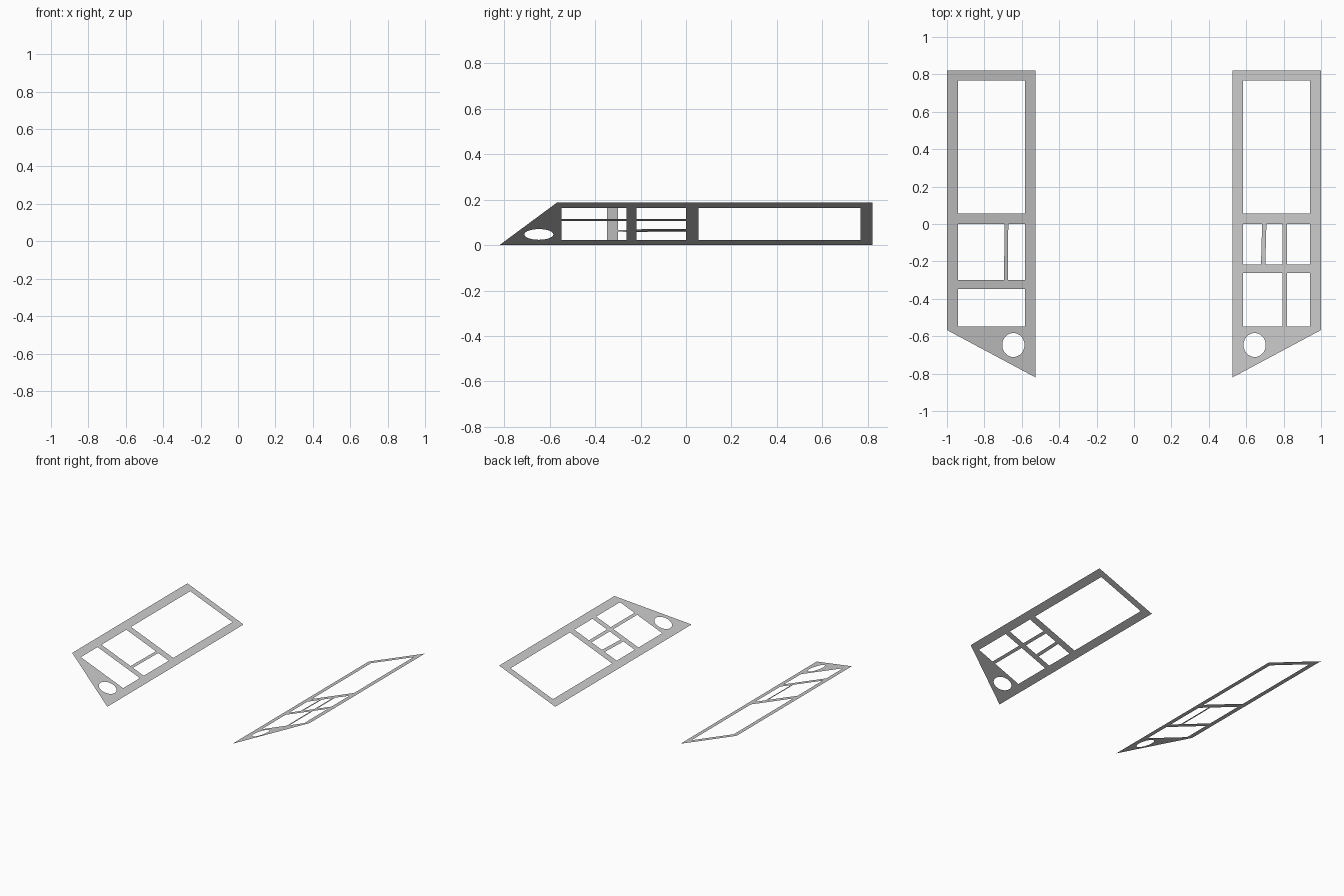
import bpy, bmesh, math

cube = bpy.data.objects.get("Cube")
if cube:
    bpy.data.objects.remove(cube, do_unlink=True)

INNER, OUTER, BACK, RISE = 0.527, 1.0, 0.82, 0.187

grey = bpy.data.materials.new("light grey")
grey.use_nodes = True
colour = (0.6, 0.6, 0.6, 1)
grey.diffuse_color = colour
grey.node_tree.nodes["Principled BSDF"].inputs["Base Color"].default_value = colour


def rect(x0, x1, y0, y1, lean0=0, lean1=0):
    """Opening whose sides may lean inward at the front end."""
    return [(x0 + lean0, y0), (x1 + lean1, y0), (x1, y1), (x0, y1)]


def round_hole(x, y, r, n=32):
    # Stretched so that it is a true circle on the sloping sheet
    squash = math.cos(math.atan2(RISE, OUTER - INNER))
    return [(x + r * squash * math.cos(math.tau * i / n),
             y + r * math.sin(math.tau * i / n)) for i in range(n)]


def panel(name, side, openings):
    """Sloping thin sheet with a slanted front edge and cut openings."""
    bm = bmesh.new()
    outline = [(INNER, -BACK), (OUTER, -0.567), (OUTER, BACK), (INNER, BACK)]
    for loop in [outline] + openings:
        verts = [bm.verts.new((side * x, y, 0)) for x, y in loop]
        for a, b in zip(verts, verts[1:] + verts[:1]):
            bm.edges.new((a, b))
    bmesh.ops.triangle_fill(bm, use_beauty=True, edges=bm.edges[:], normal=(0, 0, 1))
    bm.normal_update()
    bmesh.ops.reverse_faces(bm, faces=[f for f in bm.faces if f.normal.z < 0])
    # Tilt the sheet up towards its outer edge
    for v in bm.verts:
        v.co.z = RISE * (abs(v.co.x) - INNER) / (OUTER - INNER)
    mesh = bpy.data.meshes.new(name)
    bm.to_mesh(mesh)
    bm.free()
    mesh.materials.append(grey)
    bpy.context.collection.objects.link(bpy.data.objects.new(name, mesh))


# Openings shared by both panels
X0, X1, FRONT = 0.584, 0.94, -0.548
shared = [rect(X0, X1, 0.055, 0.768), round_hole(0.645, -0.647, 0.064)]

# Left panel: cross-shaped dividers with a short extra bar
panel("left_panel", 1, shared + [
    rect(X0, 0.685, -0.217, 0, 0, -0.006),
    rect(0.708, 0.795, -0.217, 0, -0.006, 0),
    rect(0.818, X1, -0.217, 0),
    rect(X0, 0.795, FRONT, -0.262),
    rect(0.818, X1, FRONT, -0.262),
])

# Right panel: one cross bar with a single divider behind it
panel("right_panel", -1, shared + [
    rect(X0, 0.672, -0.3, 0, 0, 0.003),
    rect(0.692, X1, -0.3, 0, 0.003, 0),
    rect(X0, X1, FRONT, -0.347),
])
